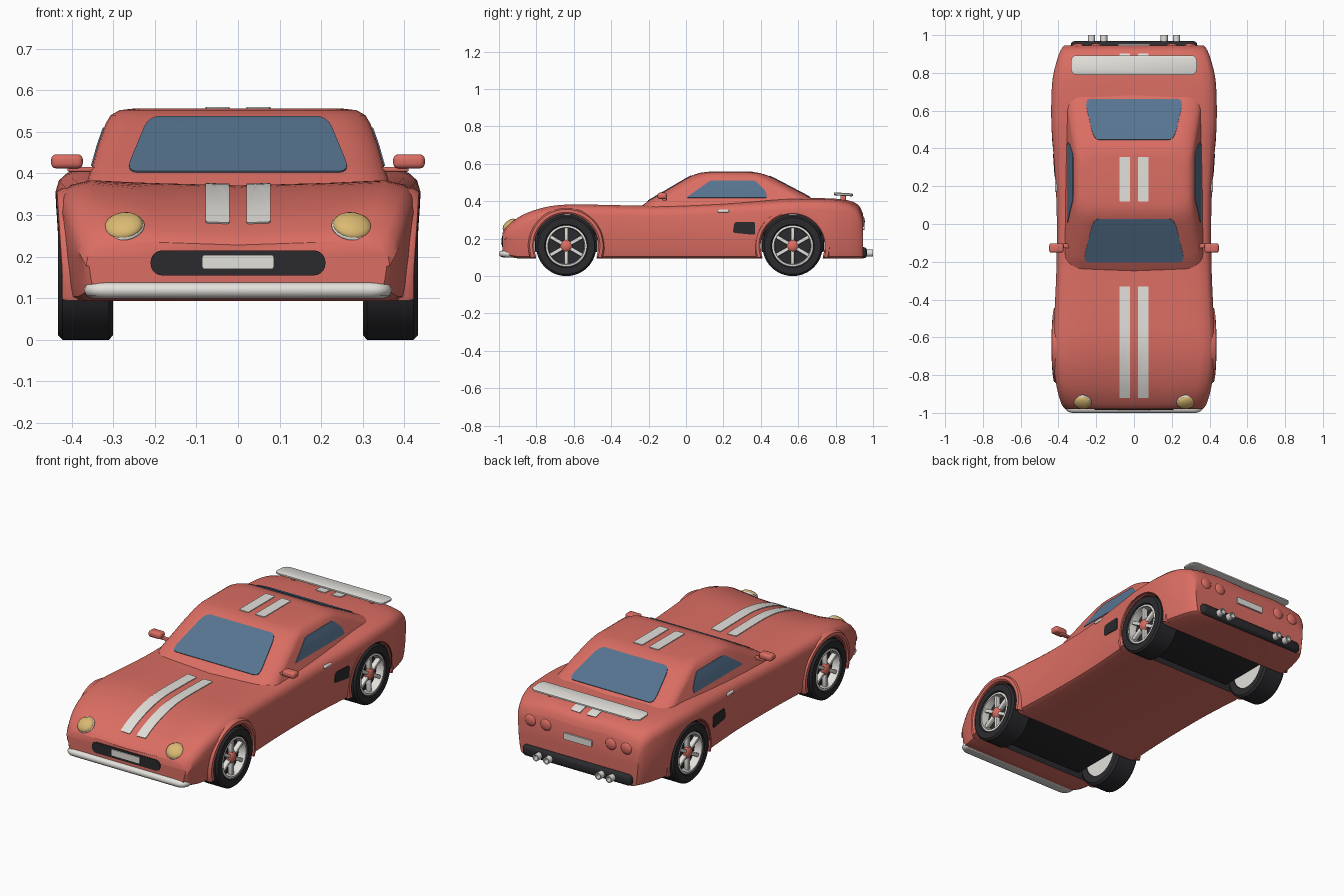
import bpy, bmesh, math
from mathutils import Vector, Matrix
from mathutils.bvhtree import BVHTree

if "Cube" in bpy.data.objects:
    bpy.data.objects.remove(bpy.data.objects["Cube"])


def material(name, r, g, b):
    m = bpy.data.materials.new(name)
    m.diffuse_color = (r, g, b, 1)
    m.use_nodes = True
    m.node_tree.nodes["Principled BSDF"].inputs["Base Color"].default_value = m.diffuse_color
    return m


RED = material("coral_red", 0.71, 0.155, 0.125)
LIGHT = material("light_grey", 0.77, 0.75, 0.71)
DARK = material("rubber_black", 0.024, 0.024, 0.028)
GLASS = material("blue_glass", 0.095, 0.175, 0.28)
YELLOW = material("lamp_yellow", 0.70, 0.49, 0.17)


def finish(name, bm, mat, angle=35):
    bmesh.ops.recalc_face_normals(bm, faces=bm.faces[:])
    me = bpy.data.meshes.new(name)
    bm.to_mesh(me)
    bm.free()
    me.materials.append(mat)
    me.shade_smooth()
    me.set_sharp_from_angle(angle=math.radians(angle))
    ob = bpy.data.objects.new(name, me)
    bpy.context.collection.objects.link(ob)
    return ob


def loft(name, rings, mat, closed=False, angle=35):
    """Skin a list of closed rings; cap the ends, or join them into a loop."""
    bm = bmesh.new()
    vs = [[bm.verts.new(p) for p in r] for r in rings]
    n = len(rings[0])
    pairs = list(zip(vs, vs[1:])) + ([(vs[-1], vs[0])] if closed else [])
    for a, b in pairs:
        for i in range(n):
            j = (i + 1) % n
            bm.faces.new((a[i], a[j], b[j], b[i]))
    if not closed:
        bm.faces.new(vs[0])
        bm.faces.new(vs[-1])
    return finish(name, bm, mat, angle)


def box(name, center, size, mat, bevel=0.01, rot=None):
    bm = bmesh.new()
    bmesh.ops.create_cube(bm, size=1, matrix=Matrix.Diagonal((*size, 1)))
    bmesh.ops.bevel(bm, geom=bm.edges[:], offset=bevel, segments=3, profile=0.5, affect='EDGES')
    bm.transform(Matrix.Translation(center) @ (rot or Matrix()))
    return finish(name, bm, mat, 50)


def ball(name, center, size, mat, rot=None):
    bm = bmesh.new()
    bmesh.ops.create_uvsphere(bm, u_segments=24, v_segments=12, radius=1)
    bm.transform(Matrix.Translation(center) @ (rot or Matrix()) @ Matrix.Diagonal((*size, 1)))
    return finish(name, bm, mat)


def lathe(name, center, profile, mat, axis='X', n=48):
    """Closed (offset, radius) profile spun around an axis."""
    rings = []
    for k in range(n):
        c, s = math.cos(k * math.tau / n), math.sin(k * math.tau / n)
        pts = [(a, r * c, r * s) if axis == 'X' else (r * c, a, r * s) for a, r in profile]
        rings.append([Vector(center) + Vector(p) for p in pts])
    return loft(name, rings, mat, closed=True)


def rounded(x0, x1, y0, y1, r, n=6):
    """Outline of a rectangle with round corners."""
    pts = []
    for k, (cx, cy) in enumerate(((x1 - r, y1 - r), (x0 + r, y1 - r), (x0 + r, y0 + r), (x1 - r, y0 + r))):
        for i in range(n + 1):
            a = (k + i / n) * math.pi / 2
            pts.append((cx + r * math.cos(a), cy + r * math.sin(a)))
    return pts


def spline(rows, steps):
    """Catmull-Rom through rows of numbers."""
    out = []
    for i in range(len(rows) - 1):
        p = [rows[max(0, min(len(rows) - 1, i + k))] for k in (-1, 0, 1, 2)]
        for t in (k / steps for k in range(steps)):
            out.append([0.5 * (2 * b + (c - a) * t + (2 * a - 5 * b + 4 * c - d) * t * t
                               + (3 * b - a - 3 * c + d) * t ** 3) for a, b, c, d in zip(*p)])
    return out + [list(rows[-1])]


# Body shell: y, half width, top height at centre, shoulder height
stations = [(-0.98, .365, .228, .222), (-.95, .385, .258, .262), (-.87, .408, .305, .318),
            (-.75, .425, .347, .358), (-.62, .43, .369, .372), (-.45, .42, .370, .370),
            (-.2, .41, .366, .366), (.1, .41, .375, .375), (.35, .425, .395, .387),
            (.55, .438, .41, .40), (.75, .433, .41, .40), (.86, .41, .40, .385),
            (.92, .388, .375, .355), (.945, .37, .33, .31)]
rings = []
for y, w, zt, zs in spline(stations, 4):
    zb = .094 + max(0, -.90 - y) * .2
    half = [(0, zb), (w - .04, zb), (w - .018, zb + .01), (w - .012, zb + .035), (w - .004, .2),
            (w, zs - .045), (w - .008, zs - .018), (w - .028, zs), (w - .075, zs + .011),
            (w * .5, zt + .006), (0, zt)]
    rings.append([(x, y, z) for x, z in half] + [(-x, y, z) for x, z in half[-2:0:-1]])
body = loft("body_shell", rings, RED)

# Wheel wells cut right across the body
AXLES, HUB_Z, ARCH = (-.64, .57), .161, .174
for y in AXLES:
    bm = bmesh.new()
    bmesh.ops.create_cone(bm, cap_ends=True, segments=48, radius1=ARCH, radius2=ARCH, depth=1.4,
                          matrix=Matrix.Translation((0, y, HUB_Z)) @ Matrix.Rotation(math.pi / 2, 4, 'Y'))
    cut = finish("well_cutter", bm, DARK)
    cut.hide_render = True
    cut.hide_set(True)
    mod = body.modifiers.new("well", 'BOOLEAN')
    mod.operation, mod.solver, mod.object = 'DIFFERENCE', 'EXACT', cut
dg = bpy.context.evaluated_depsgraph_get()
body.data = bpy.data.meshes.new_from_object(body.evaluated_get(dg))
body.modifiers.clear()
body.data.materials.clear()
for m in (RED, DARK):
    body.data.materials.append(m)
for f in body.data.polygons:
    inside = any(math.hypot(f.center.y - y, f.center.z - HUB_Z) < ARCH + .001 for y in AXLES)
    f.material_index = int(inside and abs(f.normal.x) < .3)
body.data.set_sharp_from_angle(angle=math.radians(35))
for y in AXLES:
    box("well_liner", (0, y, .265), (.72, .33, .13), DARK, .05)
    box("axle_cover", (0, y, .19), (.59, .334, .12), DARK, .004)

# Cabin: rounded plan outlines stacked by height: z, front y, rear y, half width
levels = [(.345, -.275, .78, .372), (.40, -.205, .705, .357), (.42, -.17, .665, .35), (.47, -.085, .57, .336),
          (.52, .0, .475, .318), (.54, .037, .432, .306), (.552, .075, .39, .285), (.556, .105, .36, .25)]
cabin = loft("cabin", [[(x, y, z) for x, y in rounded(-w, w, a, b, .085)] for z, a, b, w in levels], RED)

# Surface finder for fitted plates
verts, polys = [], []
for ob in (body, cabin):
    base = len(verts)
    verts += [v.co.copy() for v in ob.data.vertices]
    polys += [[base + i for i in p.vertices] for p in ob.data.polygons]
skin = BVHTree.FromPolygons(verts, polys)
VIEWS = {'front': (lambda u, v: (u, -3, v), (0, 1, 0)), 'back': (lambda u, v: (u, 3, v), (0, -1, 0)),
         'top': (lambda u, v: (u, v, 3), (0, 0, -1)), 'right': (lambda u, v: (3, u, v), (-1, 0, 0)),
         'left': (lambda u, v: (-3, u, v), (1, 0, 0))}


def plate(name, outline, view, mat, lift=.004):
    """Thin plate with a 2D outline, laid onto the body from one side."""
    place, d = VIEWS[view]
    pts = []
    for (ax, ay), (bx, by) in zip(outline, outline[1:] + outline[:1]):
        n = max(1, int(math.hypot(bx - ax, by - ay) / .03))
        pts += [(ax + (bx - ax) * i / n, ay + (by - ay) * i / n) for i in range(n)]
    cx, cy = sum(p[0] for p in pts) / len(pts), sum(p[1] for p in pts) / len(pts)
    rings = []
    for k, h in ((1, -.001), (1, lift), (.8, lift), (.6, lift), (.4, lift), (.2, lift), (.02, lift)):
        ring = []
        for u, v in pts:
            o = Vector(place(cx + (u - cx) * k, cy + (v - cy) * k))
            hit, nor, _, _ = skin.ray_cast(o, Vector(d))
            if hit is None:
                hit, nor, _, _ = skin.find_nearest(o + Vector(d) * 2.1)
            if nor.dot(Vector(d)) > 0:
                nor = -nor
            ring.append(hit + nor * h)
        rings.append(ring)
    return loft(name, rings, mat)


def soften(corners, r=.03):
    """Round the corners of a convex outline."""
    out = []
    for i, p in enumerate(corners):
        p, a, b = Vector(p), Vector(corners[i - 1]), Vector(corners[(i + 1) % len(corners)])
        s, e = p + (a - p).normalized() * r, p + (b - p).normalized() * r
        out += [tuple(s * (1 - t) ** 2 + p * 2 * t * (1 - t) + e * t * t) for t in (0, .25, .5, .75, 1)]
    return out


# Glass
plate("windscreen", soften([(-.27, .402), (.27, .402), (.215, .535), (-.215, .535)]), 'front', GLASS)
plate("rear_window", soften([(-.262, .423), (.262, .423), (.213, .534), (-.213, .534)]), 'back', GLASS)
side_glass = soften([(.0, .418), (.435, .418), (.425, .455), (.37, .51), (.13, .51)], .015)
for side in ('left', 'right'):
    plate("side_window_" + side, side_glass, side, GLASS, .003)
    plate("side_intake_" + side, soften([(.25, .232), (.37, .22), (.37, .29), (.26, .29)], .015), side, DARK)

# Grille and number plates
plate("grille", rounded(-.21, .21, .155, .215, .028), 'front', DARK)
plate("front_plate", rounded(-.086, .086, .17, .204, .005, 2), 'front', LIGHT, .009)
plate("rear_plate", rounded(-.086, .086, .247, .283, .005, 2), 'back', LIGHT, .009)

# Bumpers and exhausts
loft("front_bumper", [[(x, y, z) for x, y in rounded(-w, w, a, -.90, .045)]
                      for z, w, a in ((.100, .352, -.98), (.106, .365, -.995), (.12, .37, -1.0),
                                      (.133, .365, -.995), (.138, .352, -.98))], LIGHT, angle=60)
box("rear_bumper", (0, .945, .125), (.67, .046, .06), DARK, .02)
for x in (-.225, -.16, .16, .225):
    lathe("exhaust", (x, .955, .123), [(0, .019), (.045, .019), (.045, .013), (0, .013)], LIGHT, 'Y', 16)

# Racing stripes
for s in (-1, 1):
    for name, a, b in (("hood", -.92, -.33), ("roof", .12, .355), ("tail", .79, .90)):
        x0, x1 = sorted((s * .02, s * .078))
        plate(name + "_stripe", rounded(x0, x1, a, b, .006, 2), 'top', LIGHT)

# Rear wing
loft("wing", [[(x, y, z + (.84 - y) * .06) for x, y in rounded(-.333 + i, .333 - i, .79 + i, .893 - i, .03)]
              for z, i in ((.429, .006), (.433, 0), (.441, 0), (.445, .006))], LIGHT)
for s in (-1, 1):
    box("wing_post", (s * .24, .84, .41), (.02, .03, .05), RED, .004)

    # Lamps
    tilt = Matrix.Rotation(math.radians(-48), 4, 'X') @ Matrix.Rotation(math.radians(s * 8), 4, 'Z')
    ball("headlight_rim", (s * .275, -.941, .271), (.051, .016, .047), LIGHT, tilt)
    ball("headlight", (s * .275, -.945, .274), (.047, .021, .043), YELLOW, tilt)
    for x in (.2, .295):
        ball("tail_light", (s * x, .938, .292), (.036, .018, .034), RED)

    # Mirrors and door handles
    box("mirror", (s * .411, -.127, .429), (.076, .05, .034), RED, .012)
    box("mirror_arm", (s * .37, -.115, .41), (.08, .025, .012), RED, .004)
    box("door_handle", (s * .41, .2, .348), (.016, .06, .016), LIGHT, .005)

    for y in AXLES:
        hub = Vector((0, y, HUB_Z))
        # Wheel arch lip, flaring outward towards the top
        arc = []
        for k in range(29):
            a = math.radians(-19 + 218 * k / 28)
            up = .013 * max(0, math.sin(a)) - .004
            arc.append([(s * (.425 + px), y + (ARCH + pr) * math.cos(a), HUB_Z + (ARCH + pr) * math.sin(a))
                        for px, pr in ((-.04, -.003), (up - .004, -.003), (up + .003, .006),
                                       (up + .001, .022), (up - .012, .03), (-.04, .03))])
        loft("arch_lip", arc, RED)
        # Tyre, rim, spokes and hub
        tyre = [(.30, .112), (.30, .149), (.310, .161), (.422, .161), (.432, .151), (.432, .116),
                (.42, .108), (.31, .108)]
        lathe("tyre", hub, [(s * a, r) for a, r in tyre], DARK)
        lathe("rim", hub, [(s * a, r) for a, r in ((.31, .11), (.426, .11), (.428, .099), (.40, .095), (.31, .095))],
              LIGHT)
        lathe("wheel_back", hub, [(s * a, r) for a, r in ((.304, .001), (.304, .11), (.32, .11), (.32, .001))], LIGHT)
        lathe("brake_disc", hub, [(s * a, r) for a, r in ((.33, .001), (.33, .096), (.385, .096), (.385, .001))], DARK)
        for k in range(6):
            turn = Matrix.Rotation(k * math.tau / 6 + .52, 4, 'X')
            box("spoke", hub + Vector((s * .405, 0, 0)) + turn @ Vector((0, .062, 0)), (.026, .08, .02), LIGHT, .004, turn)
        ball("hub_cap", hub + Vector((s * .408, 0, 0)), (.02, .033, .033), RED)
